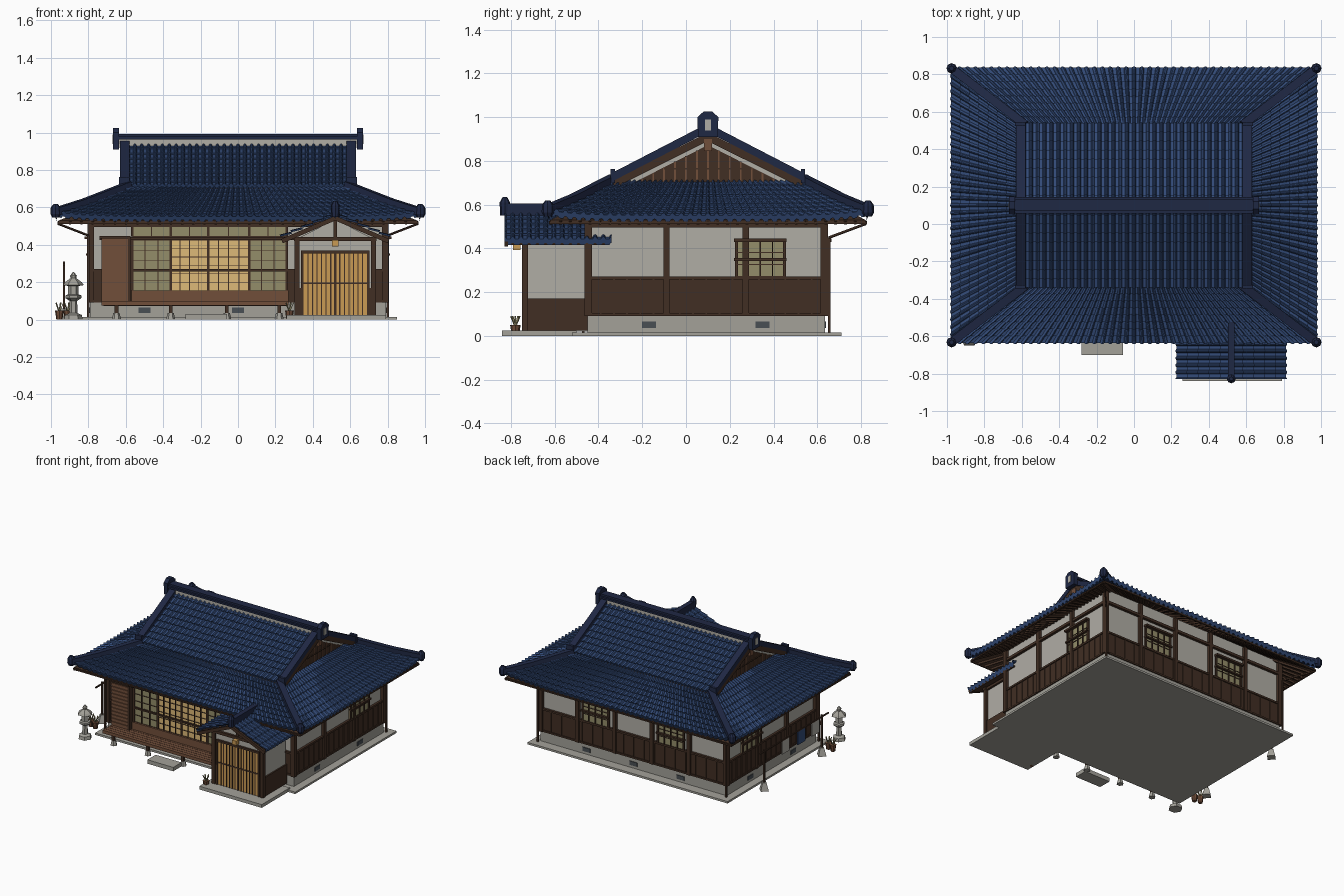
import bpy, bmesh, math
from mathutils import Vector as V

if "Cube" in bpy.data.objects:
    bpy.data.objects.remove(bpy.data.objects["Cube"])

# Colours
def material(name, r, g, b):
    m = bpy.data.materials.new(name)
    m.use_nodes = True
    col = [((c / 255 + 0.055) / 1.055) ** 2.4 for c in (r, g, b)] + [1]
    m.diffuse_color = col
    m.node_tree.nodes["Principled BSDF"].inputs["Base Color"].default_value = col
    return m

TILE = material("blue roof tile", 51, 75, 120)
NAVY = material("navy ridge tile", 31, 40, 68)
DARK = material("dark timber", 65, 46, 35)
BROWN = material("brown timber", 113, 78, 58)
PLASTER = material("plaster", 176, 173, 165)
STONE = material("grey stone", 163, 161, 153)
GLASS = material("olive glass", 148, 141, 106)
PAPER = material("lit paper", 222, 186, 120)
OCHRE = material("ochre door wood", 202, 155, 84)
SLATE = material("slate metal", 72, 78, 84)

class Part:
    """Collects simple solids into one object of one colour."""
    def __init__(self, name, mat):
        self.name, self.mat, self.bm = name, mat, bmesh.new()

    def hull(self, pts):
        vs = [self.bm.verts.new(p) for p in pts]
        bmesh.ops.convex_hull(self.bm, input=vs)
        return self

    def box(self, x0, x1, y0, y1, z0, z1):
        return self.hull([(x, y, z) for x in (x0, x1) for y in (y0, y1) for z in (z0, z1)])

    def beam(self, p, q, w, h):
        p, q = V(p), V(q)
        d = (q - p).normalized()
        s = d.cross(V((0, 0, 1)))
        s = s.normalized() if s.length > 0.01 else V((1, 0, 0))
        u = s.cross(d)
        return self.hull([e + s * w * a + u * h * b for e in (p, q) for a in (-.5, .5) for b in (-.5, .5)])

    def prism_x(self, x0, x1, yz):
        return self.hull([(x, y, z) for x in (x0, x1) for y, z in yz])

    def lathe(self, x, y, profile, n=8):
        for (r0, z0), (r1, z1) in zip(profile, profile[1:]):
            pts = []
            for r, z in ((r0, z0), (r1, z1)):
                pts += [(x + r * math.cos(math.tau * k / n), y + r * math.sin(math.tau * k / n), z) for k in range(n)]
            self.hull(pts)
        return self

    # Box on a wall: t along the wall, d outwards, z up
    def wall(self, side, t0, t1, d0, d1, z0, z1):
        if side in "fb":
            s, o = (-1, YF) if side == "f" else (1, YB)
            return self.box(t0, t1, o + s * d0, o + s * d1, z0, z1)
        s = 1 if side == "r" else -1
        return self.box(s * (XW + d0), s * (XW + d1), t0, t1, z0, z1)

    def done(self):
        me = bpy.data.meshes.new(self.name)
        self.bm.to_mesh(me)
        self.bm.free()
        me.materials.append(self.mat)
        ob = bpy.data.objects.new(self.name, me)
        bpy.context.collection.objects.link(ob)

# Stepped, ribbed tile slope between a top edge and a bottom edge
def tiles(name, tl, tr, bl, br, cols, rows, lift=0, sag=0):
    tl, tr, bl, br = map(V, (tl, tr, bl, br))
    n = (bl - tl).cross(tr - tl).normalized()
    rib = [(0, 1), (.16, .75), (.28, 0), (.72, 0), (.84, .75)]
    us = [((i + f) / cols, h * .012) for i in range(cols) for f, h in rib] + [(1, .012)]
    vs = [(v, h) for j in range(rows) for v, h in ((j / rows, 0), ((j + 1) / rows, .009))]
    part = Part(name, TILE)
    grid = []
    for v, hv in vs + [(1, -.022)]:
        row = []
        for u, hu in us:
            p = tl.lerp(tr, u).lerp(bl.lerp(br, u), v) + n * (hu + hv)
            p.z += lift * abs(2 * u - 1) ** 6 * v * v - sag * 4 * v * (1 - v)
            row.append(part.bm.verts.new(p))
        grid.append(row)
    for a, b in zip(grid, grid[1:]):
        for i in range(len(a) - 1):
            part.bm.faces.new((a[i], b[i], b[i + 1], a[i + 1]))
    part.done()

XW, YF, YB, YM = .79, -.45, .635, .1
PX = .52  # porch centre

# Ground slab, foundation, step stone
p = Part("foundation", STONE).box(-.85, .85, -.52, .71, 0, .015).box(.26, .79, -.84, -.5, 0, .025)
p.box(-XW, XW, YF, YB, .01, .095).done()
Part("step_stone", STONE).box(-.28, -.06, -.7, -.6, 0, .03).done()
p = Part("foundation_vents", SLATE)
for s, ts in (("f", (-.5, 0)), ("b", (-.4, 0, .4)), ("r", (-.17, .35)), ("l", (-.17, .35))):
    for t in ts:
        p.wall(s, t - .032, t + .032, 0, .005, .035, .065)
p.done()

# Main walls
Part("plaster_walls", PLASTER).box(-XW + .01, XW - .01, YF + .01, YB - .01, .09, .61).done()
lower = Part("wainscot", DARK)
frame = Part("timber_frame", DARK)
spans = {"f": (-XW, XW), "b": (-XW, XW), "r": (YF, YB), "l": (YF, YB)}
posts = {"f": 2, "b": 6, "r": 4, "l": 4}
for s, (a, b) in spans.items():
    lower.wall(s, a, b, -.02, 0, .095, .265)
    frame.wall(s, a, b, -.02, .008, .258, .272).wall(s, a, b, -.02, .01, .495, .515)
    frame.wall(s, a, b, -.02, .008, .092, .105)
    for i in range(posts[s]):
        t = a + (b - a) * i / (posts[s] - 1)
        frame.wall(s, t - .014, t + .014, -.02, .013, .092, .6)
    if s != "f":
        for i in range(1, 18):
            t = a + (b - a) * i / 18
            lower.wall(s, t - .004, t + .004, 0, .005, .1, .262)
lower.done()
frame.done()

# Lattice windows: pane, muntins and frame
panes = {GLASS: Part("window_panes", GLASS), PAPER: Part("paper_screens", PAPER)}
bars = Part("window_bars", DARK)
def window(s, a, b, z0, z1, mat, cols, rows, w=.006):
    panes[mat].wall(s, a, b, -.02, .004, z0, z1)
    for i in range(cols + 1):
        t, k = a + (b - a) * i / cols, w if 0 < i < cols else .014
        bars.wall(s, t - k / 2, t + k / 2, 0, .012, z0, z1)
    for i in range(rows + 1):
        z = z0 + (z1 - z0) * i / rows
        bars.wall(s, a, b, 0, .009, z - w / 3, z + w / 3)

for s, c in (("r", .34), ("l", .34), ("b", .32), ("b", -.32)):
    window(s, c - .11, c + .11, .272, .435, GLASS, 4, 3)
    bars.wall(s, c - .12, c + .12, 0, .03, .43, .445).wall(s, c - .12, c + .12, 0, .022, .343, .355)
edges = (-.565, -.36, -.16, .06, .26)
for i, (a, b) in enumerate(zip(edges, edges[1:])):
    lit = i in (1, 2)
    window("f", a, b, .155, .425, PAPER if lit else GLASS, 4 if lit else 3, 6 if lit else 5, .005)
    bars.wall("f", a, b, 0, .014, .258, .27)
    window("f", a, b, .445, .5, GLASS, 2, 1)
bars.wall("f", -.74, .31, 0, .03, .425, .443)
bars.done()
for p in panes.values():
    p.done()

# Veranda, sill and shutter box
p = Part("veranda", BROWN).wall("f", -.57, .27, -.01, .02, .095, .155)
for i in range(5):
    p.wall("f", -.73, .27, .01 + i * .029, .036 + i * .029, .085, .1)
p.box(-.73, .27, -.6, -.585, .075, .1).done()
p = Part("veranda_feet", STONE)
q = Part("veranda_posts", DARK).box(-.72, .26, -.58, -.47, .074, .084)
for x in (-.65, -.36, -.06, .22):
    p.lathe(x, -.58, [(.025, 0), (.017, .035)], 6)
    q.box(x - .01, x + .01, -.59, -.57, .03, .08)
p.done()
q.done()
p = Part("shutter_box", BROWN).wall("f", -.73, -.585, -.01, .045, .1, .44)
for i in range(12):
    p.wall("f", -.728, -.587, .045, .052, .112 + i * .027, .13 + i * .027)
p.done()
Part("shutter_box_frame", DARK).wall("f", -.74, -.575, -.01, .058, .435, .447).wall("f", -.587, -.573, -.01, .05, .1, .44).done()

# Main roof: hipped skirt with upturned corners, gabled top
E = [(-.975, -.632), (.975, -.632), (.975, .832), (-.975, .832)]
I = [(-.58, -.33), (.58, -.33), (.58, .53), (-.58, .53)]
ZE, ZI, ZR = .543, .703, .94
soffit = Part("eave_boards", DARK)
gutter = Part("gutters", DARK)
hips = Part("hip_ridges", NAVY)
for k, name in enumerate(("front", "left", "back", "right")):
    e0, e1, i0, i1 = V(E[k]), V(E[(k + 1) % 4]), V(I[k]), V(I[(k + 1) % 4])
    tiles(name + "_lower_roof", (*i0, ZI), (*i1, ZI), (*e0, ZE), (*e1, ZE), 46 if k % 2 == 0 else 36, 8, .025, .006)
    m = V((0, YM))
    f0, f1 = m + (e0 - m) * .985, m + (e1 - m) * .985
    soffit.hull([(*v, z - d) for v, z in ((f0, ZE), (f1, ZE), (i0, ZI), (i1, ZI)) for d in (.014, .022)])
    for j in range(1, 32):
        soffit.beam((*f0.lerp(f1, j / 32), ZE - .026), (*i0.lerp(i1, j / 32), ZI - .026), .013, .016)
    gutter.beam((*f0, .516), (*f1, .516), .012, .01)
    mid = i0.lerp(e0, .6)
    hips.beam((*i0, ZI + .016), (*mid, ZI + .02 - .096), .045, .04).beam((*mid, ZI + .02 - .096), (*e0, ZE + .034), .045, .04)
    hips.lathe(*e0, [(.018, .545), (.028, .565), (.026, .6), (.012, .618)])
    # Downpipes, leaving the porch corner free
    if k != 1:
        sx, sy = (1 if e0.x > 0 else -1), (YB + .02 if e0.y > 0 else YF - .02)
        gutter.beam((*f0, .512), (sx * .8, sy, .45), .01, .01).beam((sx * .8, sy, .45), (sx * .8, sy, .015), .012, .012)
soffit.done()
gutter.done()

gable = Part("gable_plaster", PLASTER)
planks = Part("gable_planks", DARK)
battens = Part("gable_battens", BROWN)
verge = Part("bargeboards", DARK)
under = Part("upper_roof_boards", DARK)
for s in (-1, 1):
    y = YM + s * .435
    l, r = (-.625, .625) if s < 0 else (.625, -.625)
    tiles("front_upper_roof" if s < 0 else "back_upper_roof", (l, YM, ZR), (r, YM, ZR), (l, y, .712), (r, y, .712), 34, 9, 0, .008)
    under.beam((0, YM, ZR - .025), (0, y, .69), 1.22, .02)
    x = s * .56
    gable.prism_x(x - .01, x + .01, [(YM - .41, .69), (YM + .41, .69), (YM, .905)])
    planks.prism_x(x, x + s * .016, [(YM - .35, .695), (YM + .35, .695), (YM, .872)])
    for j in range(-6, 7):
        t = YM + j * .05
        battens.box(x, x + s * .02, t - .004, t + .004, .695, .872 - abs(j) * .0253)
    planks.box(x, x + s * .022, YM - .2, YM + .2, .76, .768)
    battens.box(s * .6, s * .63, YM - .018, YM + .018, .845, .9)
    for b in (-1, 1):
        end = YM + b * .435
        verge.beam((s * .618, YM, ZR - .03), (s * .618, end, .693), .02, .035)
        hips.beam((s * .605, YM, ZR + .012), (s * .605, end, .727), .05, .035)
        hips.box(s * .58, s * .635, end - .01, end + .01, .7, .762)
for p in (gable, planks, battens, verge, under):
    p.done()

# Main ridge
Part("ridge_band", PLASTER).box(-.64, .64, YM - .03, YM + .03, .92, .966).done()
face = Part("ridge_end_plates", PLASTER)
hips.box(-.64, .64, YM - .045, YM + .045, .964, .978).box(-.64, .64, YM - .03, YM + .03, .975, .992)
for s in (-1, 1):
    hips.prism_x(s * .635, s * .668, [(YM + a * w, z) for a in (-1, 1) for w, z in ((.045, .91), (.036, .97), (.048, 1.0), (.02, 1.025))])
    face.box(s * .668, s * .672, YM - .014, YM + .014, .94, .99)
face.done()
hips.done()

# Entrance porch
Part("porch_walls", PLASTER).box(PX - .2, PX + .2, -.735, YF, .02, .43).hull(
    [(x, y, z) for y in (-.74, -.4) for x, z in ((PX - .21, .43), (PX + .21, .43), (PX, .535))]).done()
p = Part("porch_timber", DARK)
for s in (-1, 1):
    x = PX + s * .205
    p.box(x - .013, x + .013, -.75, -.722, .02, .44)
    p.box(x - .006, x + .006, -.73, YF, .025, .17).box(x - .01, x + .01, -.74, YF, .415, .435)
    p.box(PX + s * .17, PX + s * .2, -.742, -.72, .025, .17).box(PX + s * .17, PX + s * .183, -.748, -.72, .025, .37)
    p.beam((PX, -.822, .543), (PX + s * .285, -.822, .42), .016, .024)
    p.beam((PX, -.59, .54), (PX + s * .28, -.59, .42), .46, .012)
p.box(PX - .22, PX + .22, -.757, -.73, .42, .442).box(PX - .18, PX + .18, -.75, -.72, .355, .37)
p.box(PX - .01, PX + .01, -.75, -.73, .44, .53).done()
Part("porch_doors", OCHRE).box(PX - .17, PX + .17, -.741, -.72, .025, .357).done()
p = Part("door_slats", DARK).box(PX - .17, PX + .17, -.744, -.73, .19, .2)
for i in range(1, 14):
    x, w = PX - .17 + i * .34 / 14, .006 if i == 7 else .003
    p.box(x - w, x + w, -.745, -.73, .025, .357)
p.done()
Part("porch_lamp", OCHRE).box(PX - .018, PX + .018, -.79, -.757, .392, .425).done()
tiles("porch_roof_left", (PX, -.83, .555), (PX, -.34, .555), (PX + .29, -.83, .435), (PX + .29, -.34, .435), 13, 5)
tiles("porch_roof_right", (PX, -.34, .555), (PX, -.83, .555), (PX - .29, -.34, .435), (PX - .29, -.83, .435), 13, 5)
p = Part("porch_ridge", NAVY).box(PX - .018, PX + .018, -.835, -.48, .55, .605)
p.lathe(PX, -.828, [(.022, .55), (.024, .61), (.01, .635)]).done()

# Stone lantern
p = Part("stone_lantern", STONE).lathe(-.88, -.6, [(.05, 0), (.045, .025), (.022, .035), (.02, .1), (.042, .115), (.042, .13),
    (.028, .135), (.028, .18), (.056, .185), (.045, .2), (.016, .222), (.018, .235), (.003, .255)], 6).done()

# Drying pole with washing
p, q = Part("pole_weights", STONE), Part("drying_poles", DARK)
for y in (.38, -.32):
    p.lathe(-.93, y, [(.04, 0), (.02, .06)], 4)
    q.beam((-.93, y, .04), (-.93, y, .31), .012, .012)
q.beam((-.93, .43, .295), (-.93, -.4, .295), .009, .009).done()
p.done()
for i, (mat, y) in enumerate(((PLASTER, -.24), (TILE, -.07), (PLASTER, .12))):
    Part("washing_%d" % i, mat).box(-.934, -.926, y - .045, y + .045, .19, .298).done()

# Potted plants
p, q = Part("plant_pots", BROWN), Part("plant_leaves", GLASS)
for x, y in ((-.955, -.42), (-.91, -.43), (.275, -.78)):
    p.lathe(x, y, [(.016, .0), (.024, .05)])
    for k in range(5):
        a = k * math.tau / 5
        q.beam((x, y, .04), (x + .022 * math.cos(a), y + .022 * math.sin(a), .09), .008, .004)
p.done()
q.done()
